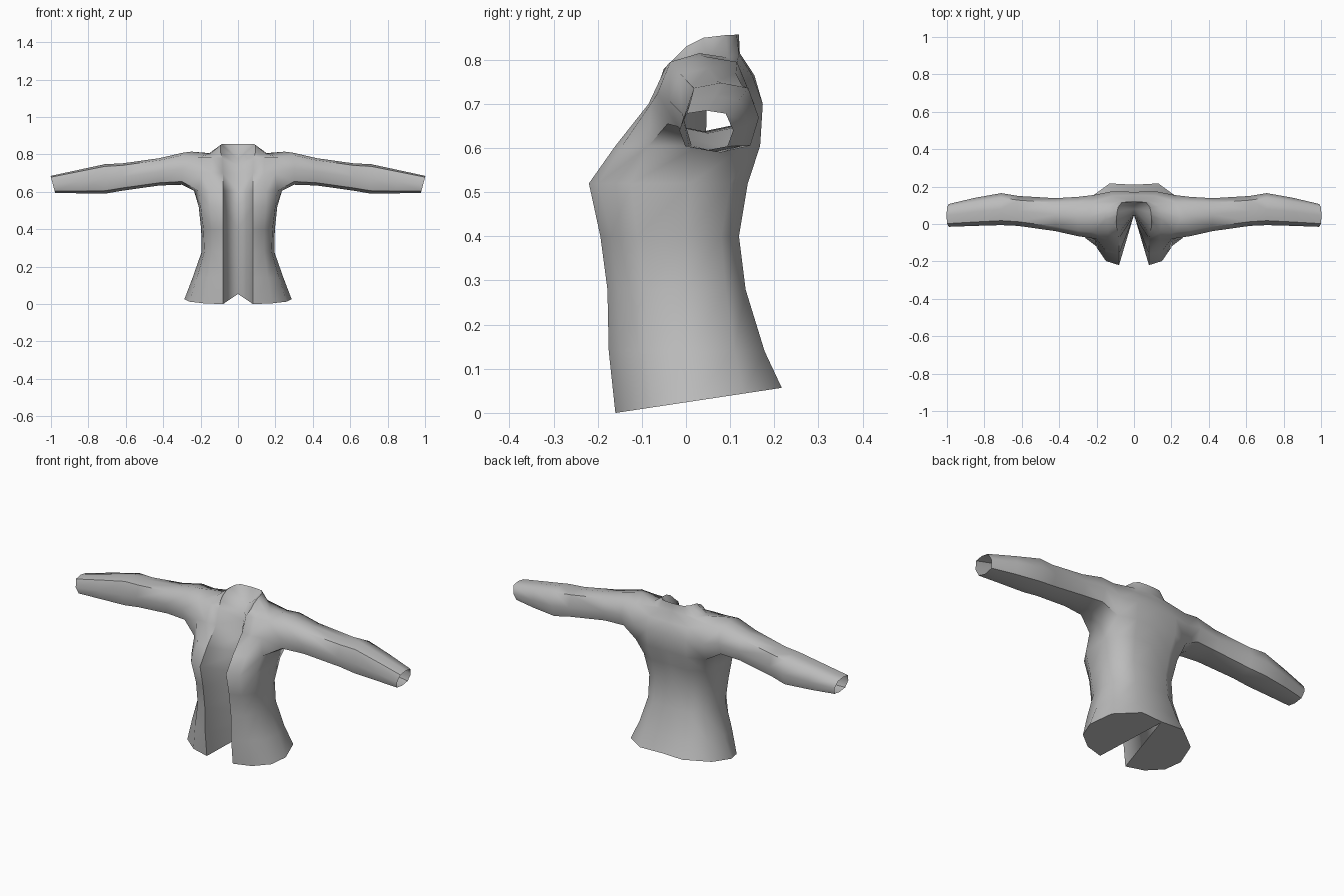
import bpy, bmesh, math

fabric = bpy.data.materials.new("grey_fabric")
fabric.diffuse_color = (0.5, 0.5, 0.5, 1)

bm = bmesh.new()

# Half body rings: height, inner fold y, lapel y, then (x, y) round the side to the back
BODY = [
    (0.000, 0.200, -0.160, (0.18, -0.135), (0.26, -0.075), (0.287, 0.01), (0.25, 0.13), (0.13, 0.217), 0.210),
    (0.140, 0.155, -0.175, (0.16, -0.150), (0.22, -0.090), (0.243, 0.01), (0.21, 0.11), (0.12, 0.178), 0.175),
    (0.280, 0.095, -0.178, (0.14, -0.155), (0.18, -0.090), (0.194, 0.00), (0.17, 0.09), (0.10, 0.135), 0.133),
    (0.400, 0.065, -0.194, (0.14, -0.170), (0.185, -0.11), (0.197, 0.00), (0.17, 0.08), (0.10, 0.120), 0.115),
    (0.520, 0.050, -0.220, (0.15, -0.198), (0.20, -0.125), (0.21, 0.01), (0.19, 0.10), (0.11, 0.140), 0.135),
    (0.605, 0.045, -0.160, (0.15, -0.145), (0.21, -0.085), (0.235, 0.03), (0.215, 0.135), (0.12, 0.168), 0.160),
    (0.700, 0.047, -0.078, (0.14, -0.085), (0.20, -0.080), (0.25, 0.04), (0.215, 0.155), (0.12, 0.174), 0.172),
]
rings = []
for level, (z, fold, lapel, *side, back) in enumerate(BODY):
    pts = [(0, fold), (0.08, lapel), *side, (0, back)]
    ring = []
    for col, (x, y) in enumerate(pts):
        if level == 6 and col == 4:          # open armhole centre
            ring.append(None)
            continue
        height = 0.024 + 0.151 * y if level == 0 else z   # sloping hem
        ring.append(bm.verts.new((x, y, height)))
    rings.append(ring)

# Shoulder, neck and collar rings
UPPER = [
    [(0, 0.055, 0.74), (0.083, -0.05, 0.78), (0.14, -0.045, 0.785), (0.215, -0.045, 0.785),
     (0.25, 0.03, 0.815), (0.225, 0.115, 0.79), (0.12, 0.15, 0.765), (0, 0.155, 0.765)],
    [(0, 0.08, 0.775), (0.093, -0.02, 0.81), (0.11, 0.0, 0.805), (0.15, 0.025, 0.803),
     (0.155, 0.055, 0.805), (0.13, 0.095, 0.805), (0.08, 0.12, 0.812), (0, 0.122, 0.815)],
    [None, (0.094, 0.0, 0.83), (0.094, 0.02, 0.84), (0.093, 0.04, 0.85),
     (0.09, 0.065, 0.853), (0.085, 0.09, 0.856), (0.065, 0.115, 0.857), (0, 0.12, 0.857)],
]
for row in UPPER:
    rings.append([p and bm.verts.new(p) for p in row])

# Skin between rings, leaving the armhole open
for low, high in zip(rings, rings[1:]):
    for c in range(7):
        quad = [low[c], low[c + 1], high[c + 1], high[c]]
        if None not in quad:
            bm.faces.new(quad)

# Inside of the collar fans down to the fold; hem is closed
throat, collar = rings[8][0], rings[9]
bm.faces.new((throat, rings[8][1], collar[1]))
for c in range(1, 7):
    bm.faces.new((throat, collar[c], collar[c + 1]))
bm.faces.new(rings[0])

# Sleeve: x, front y, back y, bottom z, top z
SLEEVE = [
    (0.30, -0.065, 0.145, 0.638, 0.808),
    (0.42, -0.038, 0.138, 0.634, 0.780),
    (0.62, -0.010, 0.150, 0.606, 0.752),
    (0.71, -0.006, 0.165, 0.590, 0.748),
    (0.85, -0.010, 0.140, 0.592, 0.718),
    (0.99, -0.015, 0.107, 0.595, 0.685),
]
SHAPE = [(-0.78, -0.8), (0, -1), (0.78, -0.8), (1, 0), (0.72, 0.85), (0, 1), (-0.72, 0.85), (-1, 0)]
a, b, c = rings[5], rings[6], rings[7]
loop = [a[3], a[4], a[5], b[5], c[5], c[4], c[3], b[3]]
for i, (x, y0, y1, z0, z1) in enumerate(SLEEVE):
    tilt = 0.012 if i == len(SLEEVE) - 1 else 0           # slanted cuff
    new = [bm.verts.new((x + tilt * v, (y0 + y1) / 2 + u * (y1 - y0) / 2,
                         (z0 + z1) / 2 + v * (z1 - z0) / 2)) for u, v in SHAPE]
    for k in range(8):
        n = (k + 1) % 8
        bm.faces.new((loop[k], loop[n], new[n], new[k]))
    loop = new

bmesh.ops.recalc_face_normals(bm, faces=bm.faces[:])
# make sure the outside faces outwards
bm.faces.ensure_lookup_table()
hem = min(bm.faces, key=lambda f: f.calc_center_median().z)
if hem.normal.z > 0:
    bmesh.ops.reverse_faces(bm, faces=bm.faces[:])

mesh = bpy.data.meshes.new("jacket")
bm.to_mesh(mesh)
bm.free()
mesh.materials.append(fabric)
jacket = bpy.data.objects.new("jacket", mesh)
bpy.context.collection.objects.link(jacket)
bpy.context.view_layer.objects.active = jacket
jacket.select_set(True)
bpy.ops.object.shade_smooth_by_angle(angle=math.radians(58))

# Other half
mirror = jacket.modifiers.new("mirror", "MIRROR")
mirror.use_clip = True
mirror.merge_threshold = 0.0005
